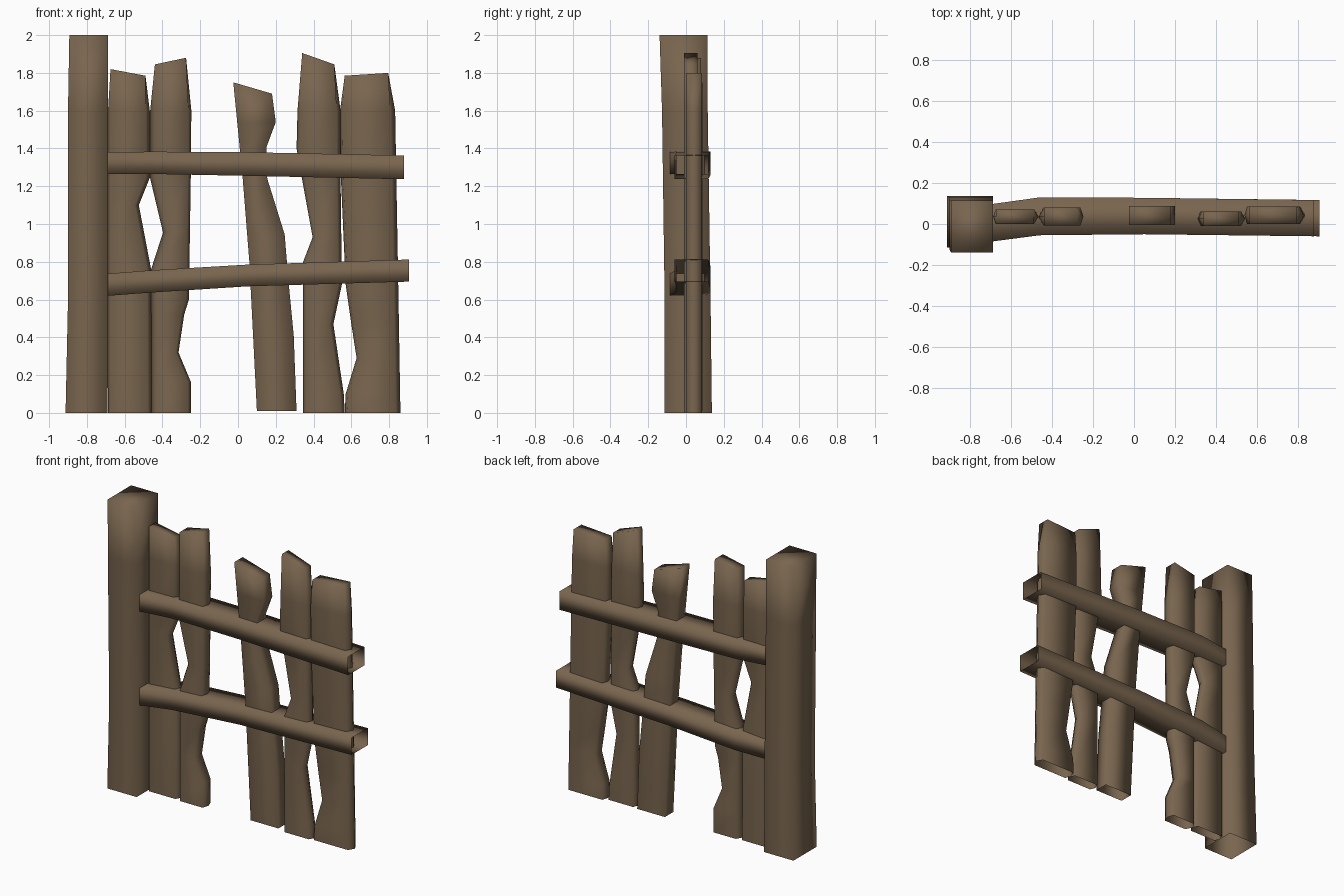
import bpy

if "Cube" in bpy.data.objects:
    bpy.data.objects.remove(bpy.data.objects["Cube"])

wood = bpy.data.materials.new("weathered brown wood")
wood.diffuse_color = (0.19, 0.13, 0.077, 1)
wood.use_nodes = True
wood.node_tree.nodes["Principled BSDF"].inputs["Base Color"].default_value = wood.diffuse_color


def tube(name, rings, cap):
    """Loft equal-length rings into a smooth shell, capping the last ring if asked."""
    n = len(rings[0])
    verts = [p for r in rings for p in r]
    faces = [(k * n + i, k * n + (i + 1) % n, (k + 1) * n + (i + 1) % n, (k + 1) * n + i)
             for k in range(len(rings) - 1) for i in range(n)]
    if cap:
        faces.append(tuple(range(len(verts) - n, len(verts))))
    me = bpy.data.meshes.new(name)
    me.from_pydata(verts, [], faces)
    me.materials.append(wood)
    me.shade_smooth()
    ob = bpy.data.objects.new(name, me)
    bpy.context.collection.objects.link(ob)
    return ob


def lerp_profile(pts, z):
    for (z0, x0), (z1, x1) in zip(pts, pts[1:]):
        if z0 <= z <= z1:
            return x0 + (x1 - x0) * (z - z0) / (z1 - z0)
    return pts[-1][1]


def plank(name, left, right, y0, y1, bl, br):
    """Plank from left/right (z, x) outlines; bl/br = depth of the side ridges."""
    zs = sorted({z for z, _ in left[:-1]} | {z for z, _ in right[:-1]})
    ym = (y0 + y1) / 2
    rows = [(z, lerp_profile(left, z), z, lerp_profile(right, z), bl, br) for z in zs]
    rows.append((*left[-1], *right[-1], 0, 0))          # slanted, square-cut top
    rings = []
    for zl, xl, zr, xr, a, b in rows:
        rings.append([(xl + a, y0, zl), (xr - b, y0, zr), (xr, ym, zr),
                      (xr - b, y1, zr), (xl + a, y1, zl), (xl, ym, zl)])
    tube(name, rings, True)


def rail(name, stations):
    """Square rail that wraps the planks; open ends. Station: x, y0, y1, z0, z1."""
    tube(name, [[(x, y0, z0), (x, y0, z1), (x, y1, z1), (x, y1, z0)][::-1]
                for x, y0, y1, z0, z1 in stations], False)


# Post: z, x0, x1, y0, y1
tube("post", [[(x0, y0, z), (x1, y0, z), (x1, y1, z), (x0, y1, z)] for z, x0, x1, y0, y1 in [
    (0, -.913, -.69, -.115, .137), (.6, -.9, -.688, -.113, .13),
    (1.6, -.9, -.688, -.127, .115), (2, -.893, -.688, -.14, .115)]], True)

# Rails
rail("upper_rail", [(-.69, -.085, .098, 1.265, 1.38), (-.46, -.055, .13, 1.265, 1.383),
                    (.05, -.05, .128, 1.255, 1.38), (.88, -.06, .117, 1.237, 1.363)])
rail("lower_rail", [(-.69, -.085, .098, .62, .737), (-.46, -.055, .13, .637, .755),
                    (.05, -.05, .128, .67, .785), (.905, -.06, .117, .695, .812)])

# Planks, left to right
plank("plank_1", [(0, -.688), (1.6, -.688), (1.82, -.675)],
      [(0, -.455), (.76, -.46), (1.1, -.525), (1.25, -.465), (1.6, -.467), (1.785, -.49)],
      0, .072, .012, .022)
plank("plank_2", [(0, -.46), (.76, -.46), (.955, -.397), (1.25, -.467), (1.6, -.465), (1.845, -.44)],
      [(0, -.25), (.165, -.25), (.32, -.315), (.52, -.285), (.6, -.26), (1.25, -.25),
       (1.6, -.247), (1.88, -.275)], -.008, .08, .025, .015)
plank("plank_3", [(.01, .10), (.8, .06), (1.24, .025), (1.75, -.025)],
      [(.01, .31), (.41, .295), (.7, .267), (.945, .247), (1.24, .155), (1.405, .15),
       (1.54, .2), (1.69, .18)], -.005, .087, 0, 0)
plank("plank_4", [(0, .345), (.8, .345), (.93, .395), (1.25, .337), (1.4, .31), (1.6, .315), (1.905, .34)],
      [(0, .565), (.1, .56), (.47, .505), (.68, .55), (1.24, .543), (1.6, .543), (1.845, .51)],
      -.01, .062, .015, .02)
plank("plank_5", [(0, .565), (.1, .57), (.29, .628), (.47, .6), (.68, .57), (1.24, .545), (1.6, .54), (1.785, .565)],
      [(0, .86), (.7, .848), (1.6, .832), (1.8, .795)], 0, .085, .012, .025)
